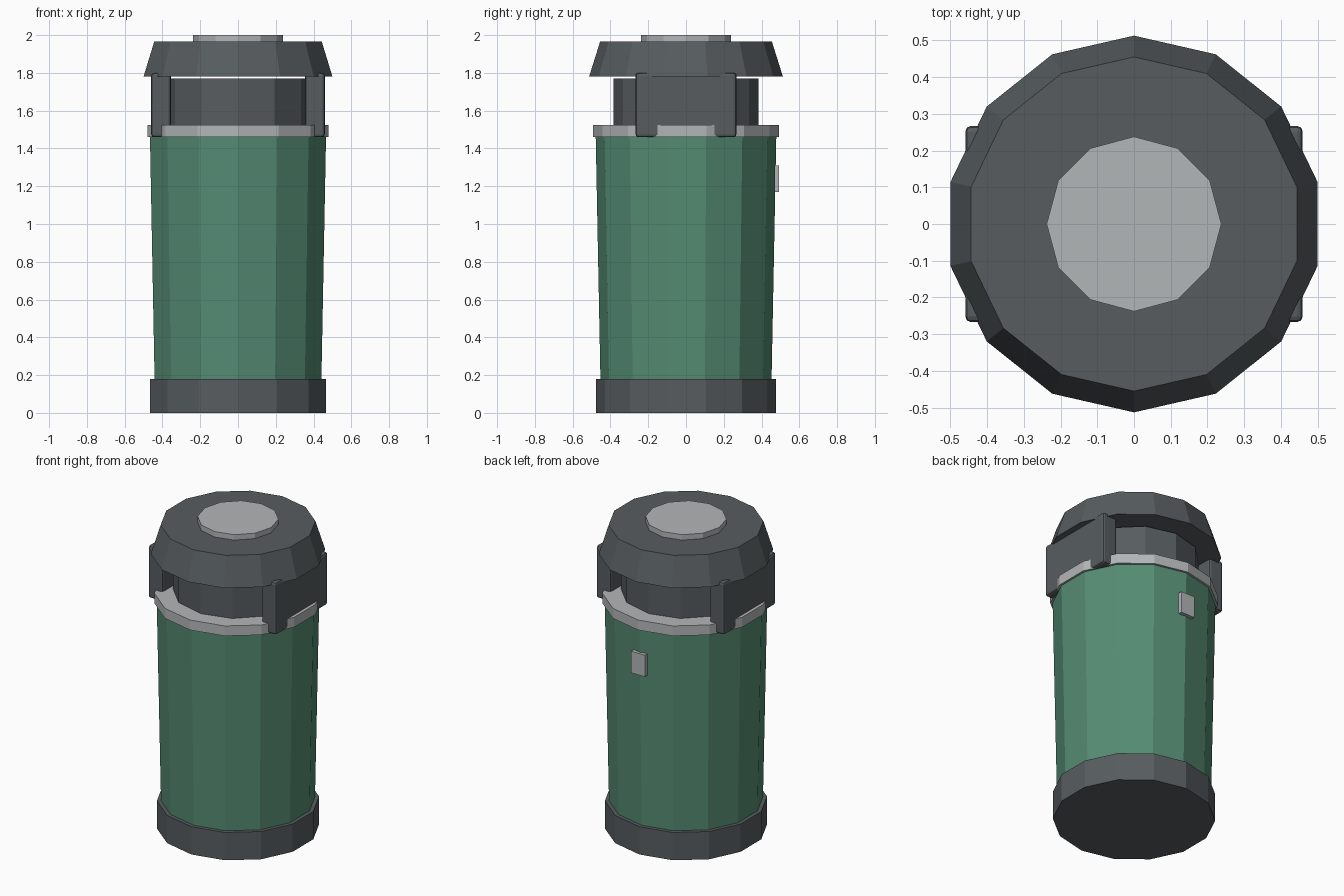
import bpy
import bmesh
from math import sin, cos, tau

cube = bpy.data.objects.get("Cube")
if cube:
    bpy.data.objects.remove(cube, do_unlink=True)


def material(name, colour):
    mat = bpy.data.materials.new(name)
    mat.use_nodes = True
    mat.diffuse_color = (*colour, 1)
    mat.node_tree.nodes["Principled BSDF"].inputs["Base Color"].default_value = (*colour, 1)
    return mat


GREEN = material("bin green", (0.09, 0.26, 0.17))
DARK = material("dark grey", (0.095, 0.108, 0.116))
LIGHT = material("light grey", (0.45, 0.465, 0.475))


def finish(name, bm, mat):
    bmesh.ops.recalc_face_normals(bm, faces=bm.faces)
    mesh = bpy.data.meshes.new(name)
    bm.to_mesh(mesh)
    bm.free()
    mesh.materials.append(mat)
    obj = bpy.data.objects.new(name, mesh)
    bpy.context.collection.objects.link(obj)
    return obj


def drum(name, mat, sides, r_low, r_high, z_low, z_high):
    """Closed prism or frustum with a corner pointing along +y."""
    bm = bmesh.new()
    low, high = [
        [bm.verts.new((r * sin(tau * i / sides), r * cos(tau * i / sides), z))
         for i in range(sides)]
        for r, z in ((r_low, z_low), (r_high, z_high))
    ]
    bm.faces.new(low)
    bm.faces.new(high)
    for i in range(sides):
        j = (i + 1) % sides
        bm.faces.new((low[i], low[j], high[j], high[i]))
    return finish(name, bm, mat)


def box(name, mat, centre, size, bevel=0):
    bm = bmesh.new()
    bmesh.ops.create_cube(bm, size=1)
    bmesh.ops.scale(bm, vec=size, verts=bm.verts)
    obj = finish(name, bm, mat)
    obj.location = centre
    if bevel:
        mod = obj.modifiers.new("Bevel", "BEVEL")
        mod.width = bevel
        mod.segments = 2
    return obj


# Container
drum("base", DARK, 14, 0.477, 0.477, 0, 0.18)
drum("body", GREEN, 14, 0.453, 0.478, 0.18, 1.46)
drum("rim", LIGHT, 14, 0.492, 0.492, 1.46, 1.525)
drum("liner", DARK, 12, 0.384, 0.384, 1.50, 1.77)

# Lid
drum("lid", DARK, 14, 0.513, 0.455, 1.78, 1.965)
drum("lid_cap", LIGHT, 12, 0.238, 0.238, 1.96, 2.0)

# Lid supports on both sides
for side, sign in (("left", 1), ("right", -1)):
    box(side + "_lid_support", DARK, (sign * 0.407, 0, 1.63), (0.105, 0.534, 0.34), 0.015)

# Lock plate on the back
box("lock_plate", LIGHT, (0, 0.48, 1.24), (0.10, 0.025, 0.14))
